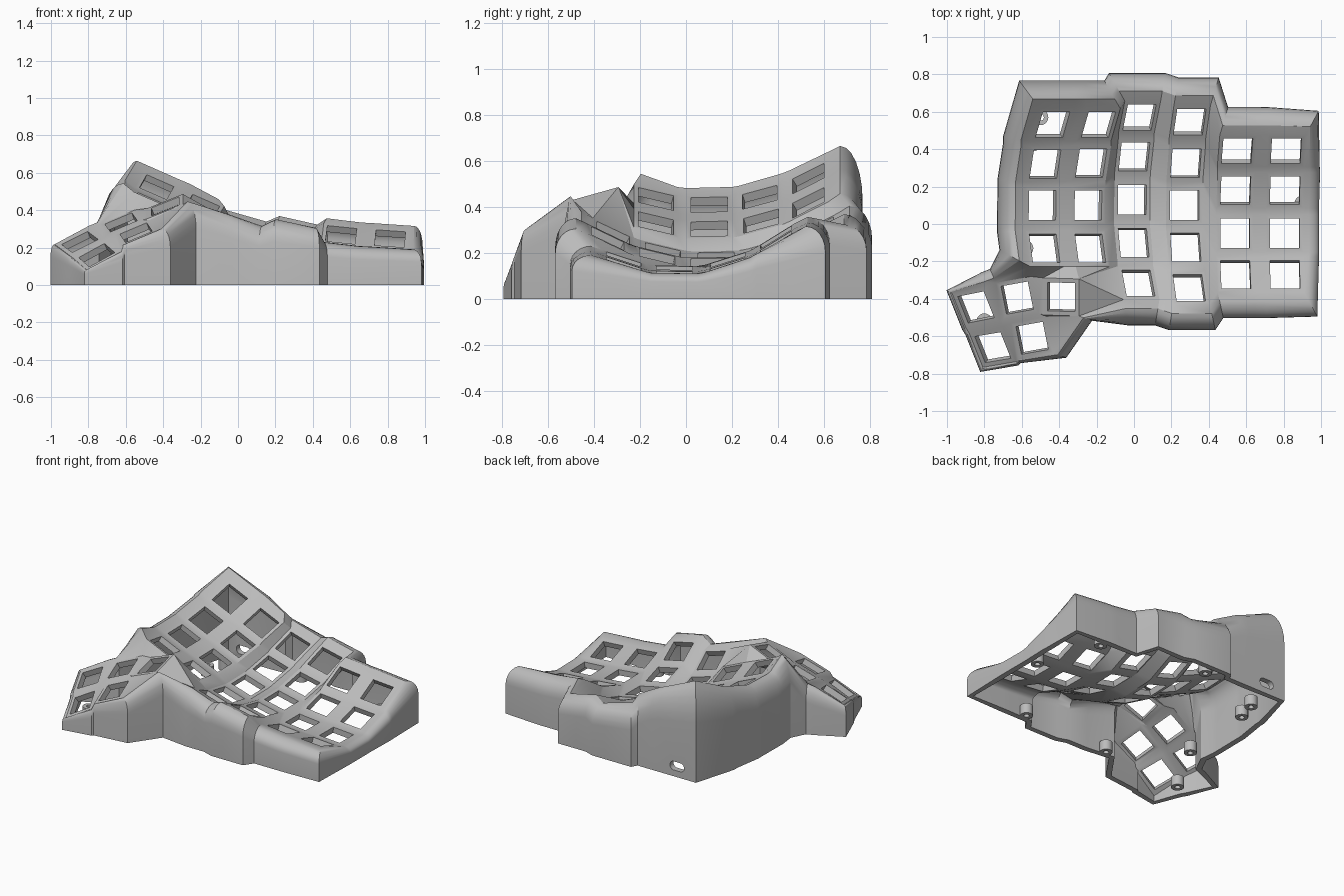
import bpy, bmesh, math
from mathutils import Vector

cube = bpy.data.objects.get("Cube")
if cube:
    bpy.data.objects.remove(cube)

grey = bpy.data.materials.new("matte_grey")
grey.use_nodes = True
grey.diffuse_color = (0.5, 0.5, 0.5, 1)
grey.node_tree.nodes["Principled BSDF"].inputs["Base Color"].default_value = (0.5, 0.5, 0.5, 1)

bm = bmesh.new()
keys = {}
BL, BR, TR, TL = range(4)
SIGNS = [(-1, -1), (1, -1), (1, 1), (-1, 1)]


def face(*corners):
    """Fill between plate corners given as (key, corner)."""
    bm.faces.new([keys[k][c] for k, c in corners])


def plate(name, center, u, v, half):
    """One square key frame with an open socket."""
    c, u, v = Vector(center), Vector(u).normalized(), Vector(v).normalized()
    outer = [bm.verts.new(c + (u * a + v * b) * half) for a, b in SIGNS]
    inner = [bm.verts.new(c + (u * a + v * b) * 0.079) for a, b in SIGNS]
    for i in range(4):
        j = (i + 1) % 4
        bm.faces.new((outer[i], outer[j], inner[j], inner[i]))
    keys[name] = outer


# Finger columns: x, lowest z, y of the lowest point, side slope, curve, row y positions
columns = [
    (-0.49, 0.41, 0.08, -0.44, 0.56, (0.53, 0.32, 0.10, -0.13)),
    (-0.245, 0.305, 0.08, -0.44, 0.56, (0.53, 0.325, 0.10, -0.13)),
    (-0.01, 0.18, 0.11, -0.30, 0.56, (0.57, 0.36, 0.13, -0.10, -0.315)),
    (0.27, 0.16, 0.09, -0.22, 0.56, (0.545, 0.325, 0.10, -0.125, -0.34)),
    (0.54, 0.135, -0.04, -0.10, 0.72, (0.39, 0.18, -0.05, -0.27)),
    (0.805, 0.115, -0.04, -0.07, 0.72, (0.39, 0.18, -0.05, -0.27)),
]
for c, (x, z, low, side, curve, rows) in enumerate(columns):
    for r, y in enumerate(rows):
        dy = y - low
        slope = 2 * curve * dy
        lean = -1.3 * side * slope
        plate((c, r), (x - 0.62 * side * dy * dy, y, z + curve * dy * dy),
              (1, 0, side), (lean, 1, slope), 0.1)

# Strips between neighbouring finger plates
for c, r in list(keys):
    right, below, diag = (c + 1, r), (c, r + 1), (c + 1, r + 1)
    if right in keys:
        face(((c, r), BR), (right, BL), (right, TL), ((c, r), TR))
    if below in keys:
        face((below, TL), (below, TR), ((c, r), BR), ((c, r), BL))
    if diag in keys and right in keys and below in keys:
        face((below, TR), (diag, TL), (right, BL), ((c, r), BR))
face(((3, 3), BR), ((3, 4), TR), ((3, 4), BR), ((4, 3), BL))

# Thumb plates
plate("t1", (-0.39, -0.39, 0.42), (1, -0.03, 0.4), (0, 1, 0.28), 0.103)
plate("t2", (-0.625, -0.395, 0.335), (1, 0.18, 0.42), (-0.2, 1, 0.28), 0.103)
plate("t3", (-0.845, -0.445, 0.23), (1, 0.2, 0.5), (-0.4, 1, 0.3), 0.103)
plate("t4", (-0.545, -0.61, 0.28), (1, 0.18, 0.42), (-0.2, 1, 0.3), 0.103)
plate("t5", (-0.755, -0.66, 0.16), (1, 0.17, 0.55), (-0.4, 1, 0.35), 0.103)

# Strips inside the thumb cluster
face(("t2", BR), ("t1", BL), ("t1", TL), ("t2", TR))
face(("t3", BR), ("t2", BL), ("t2", TL), ("t3", TR))
face(("t4", TL), ("t4", TR), ("t2", BR), ("t2", BL))
face(("t5", TL), ("t5", TR), ("t3", BR), ("t3", BL))
face(("t5", BR), ("t4", BL), ("t4", TL), ("t5", TR))
face(("t5", TR), ("t4", TL), ("t2", BL), ("t3", BR))
face(("t2", BR), ("t4", TR), ("t1", BL))
face(("t1", BL), ("t4", TR), ("t1", BR))
face(("t4", TR), ("t4", BR), ("t1", BR))

# Web joining the thumb cluster to the finger columns
c0, c1, c2, c2low = (0, 3), (1, 3), (2, 3), (2, 4)
face(("t2", TL), ("t2", TR), (c0, BL))
face(("t2", TR), ("t1", TL), (c0, BR), (c0, BL))
face(("t1", TL), ("t1", TR), (c1, BL), (c0, BR))
face(("t1", TR), (c1, BR), (c1, BL))
face(("t1", TR), (c2low, TL), (c1, BR))
face((c1, BR), (c2low, TL), (c2, BL))
face(("t1", TR), ("t1", BR), (c2low, BL))
face(("t1", TR), (c2low, BL), (c2low, TL))

# Walk round the outer edge of the plates
start = keys[(5, 0)][TR]
loop, prev = [start], None
while True:
    here = loop[-1]
    nexts = [e.other_vert(here) for e in here.link_edges
             if e.is_boundary and e.other_vert(here) != prev]
    prev = here
    if nexts[0] == start or (len(loop) > 2 and start in nexts):
        break
    loop.append(nexts[0])
n = len(loop)
area = sum(loop[i].co.x * loop[(i + 1) % n].co.y - loop[(i + 1) % n].co.x * loop[i].co.y
           for i in range(n))
if area < 0:
    loop.reverse()


def rim_width(p):
    if p.y < -0.25 and p.x < -0.2:
        return 0.08 if p.y > -0.37 and p.x > -0.95 else 0.022
    if p.x > 0.85:
        return 0.085
    return 0.15 if p.x < -0.45 or p.y > 0.4 else 0.138


def rim_offset(p, n1, n2):
    out = (n1 + n2) / max(0.8, 1 + n1.dot(n2)) * rim_width(p)
    if -0.45 < p.x < -0.2 and p.y < -0.45:
        return Vector((0.07, -0.025))      # inner side of the thumb cluster
    if p.x > 0.85 and abs(out.y) > 0.05:
        return Vector((0.07, math.copysign(0.13, out.y)))   # outer corners
    if 0.3 < p.x < 0.5:
        out.x *= 0.4                       # tight step beside the outer columns
    return out


# Rounded rim and straight outer wall
STEPS = 6
rings = [[v] for v in loop]
for i, v in enumerate(loop):
    before = (v.co - loop[i - 1].co).to_2d().normalized()
    after = (loop[(i + 1) % n].co - v.co).to_2d().normalized()
    out = rim_offset(v.co, Vector((before.y, -before.x)), Vector((after.y, -after.x)))
    rise = 0.5 * out.length * v.co.z
    drop = 0.3 * v.co.z + rise
    for s in range(STEPS + 1):
        a = math.pi / 2 * s / STEPS
        xy = v.co.to_2d() + out * (0.35 + 0.65 * math.sin(a))
        rings[i].append(bm.verts.new((xy.x, xy.y, v.co.z + rise - drop * (1 - math.cos(a)))))
    rings[i].append(bm.verts.new((xy.x, xy.y, 0)))
wall = []
for i in range(n):
    a, b = rings[i], rings[(i + 1) % n]
    for s in range(STEPS + 2):
        f = bm.faces.new((a[s], a[s + 1], b[s + 1], b[s]))
    wall.append(f)

# Cable slot in the back wall
spot = Vector((-0.46, 0.77, 0.2))
panel = min(wall, key=lambda f: (f.calc_center_median() - spot).length)
panel.normal_update()
along = panel.normal.cross(Vector((0, 0, 1))).normalized()
middle = panel.calc_center_median()
middle.z = 0.075
edges = list(panel.edges)
bm.faces.remove(panel)
ring = []
for i in range(16):
    a = math.tau * (i + 0.5) / 16
    shift = 0.025 if math.cos(a) > 0 else -0.025
    ring.append(bm.verts.new(middle + along * (shift + 0.031 * math.cos(a))
                             + Vector((0, 0, 0.031 * math.sin(a)))))
edges += [bm.edges.new((ring[i], ring[(i + 1) % 16])) for i in range(16)]
bmesh.ops.triangle_fill(bm, edges=edges, use_beauty=True)

bmesh.ops.recalc_face_normals(bm, faces=bm.faces)
bm.normal_update()
if sum(f.normal.z * f.calc_area() for f in bm.faces) < 0:
    bmesh.ops.reverse_faces(bm, faces=bm.faces)


def finish(mesh_bm, name):
    mesh = bpy.data.meshes.new(name)
    mesh_bm.to_mesh(mesh)
    mesh_bm.free()
    mesh.materials.append(grey)
    obj = bpy.data.objects.new(name, mesh)
    bpy.context.collection.objects.link(obj)
    bpy.ops.object.select_all(action='DESELECT')
    obj.select_set(True)
    bpy.context.view_layer.objects.active = obj
    return obj


# Hollow shell
shell = finish(bm, "keyboard_case")
solid = shell.modifiers.new("thickness", 'SOLIDIFY')
solid.thickness = 0.04
solid.offset = -1
bpy.ops.object.modifier_apply(modifier=solid.name)
bpy.ops.object.shade_smooth_by_angle(angle=math.radians(28))

# Screw posts inside the base
posts = [(-0.5, 0.57), (-0.54, 0.43), (0, 0.71), (0.74, 0.55), (0.9, 0.11),
         (0.53, -0.44), (-0.16, -0.47), (-0.58, -0.13), (-0.8, -0.52)]
for i, (x, y) in enumerate(posts):
    pb = bmesh.new()
    tube = []
    for radius, z in ((0.042, 0), (0.042, 0.07), (0.018, 0.07), (0.018, 0)):
        tube.append([pb.verts.new((x + radius * math.cos(math.tau * k / 20),
                                   y + radius * math.sin(math.tau * k / 20), z))
                     for k in range(20)])
    for s in range(4):
        a, b = tube[s], tube[(s + 1) % 4]
        for k in range(20):
            m = (k + 1) % 20
            pb.faces.new((a[k], a[m], b[m], b[k]))
    finish(pb, f"screw_post_{i + 1}")
    bpy.ops.object.shade_smooth_by_angle(angle=math.radians(40))
